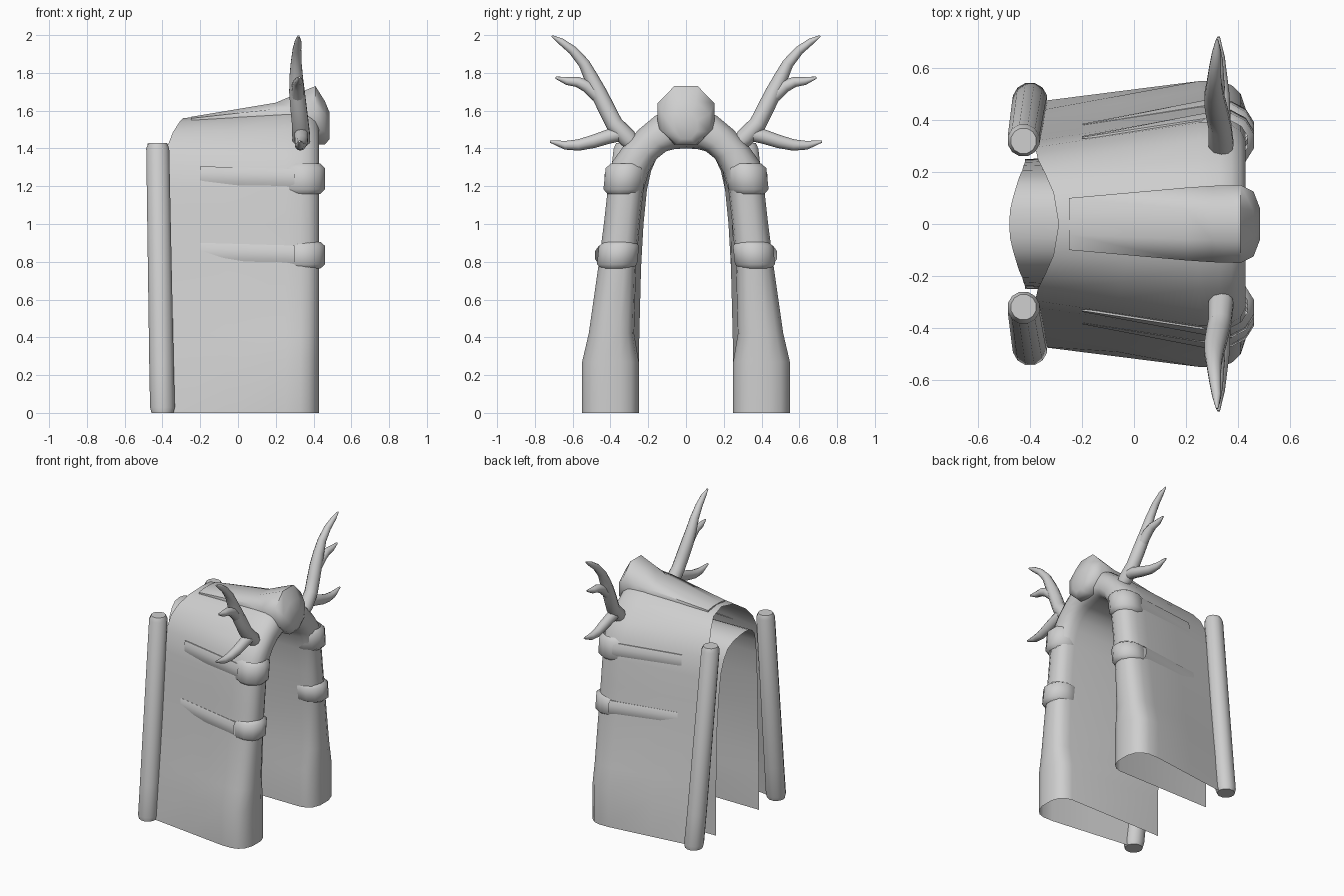
import bpy, bmesh, math
from mathutils import Vector

if "Cube" in bpy.data.objects:
    bpy.data.objects.remove(bpy.data.objects["Cube"])

grey = bpy.data.materials.new("plain_grey")
grey.diffuse_color = (0.62, 0.62, 0.62, 1)
grey.use_nodes = True
grey.node_tree.nodes["Principled BSDF"].inputs["Base Color"].default_value = grey.diffuse_color


def finish(name, bm, angle=50, hidden=None):
    bmesh.ops.recalc_face_normals(bm, faces=bm.faces)
    if hidden:
        bmesh.ops.delete(bm, geom=[f for f in bm.faces if hidden(f)], context='FACES')
    me = bpy.data.meshes.new(name)
    bm.to_mesh(me)
    bm.free()
    me.materials.append(grey)
    ob = bpy.data.objects.new(name, me)
    bpy.context.collection.objects.link(ob)
    bpy.ops.object.select_all(action='DESELECT')
    ob.select_set(True)
    bpy.context.view_layer.objects.active = ob
    bpy.ops.object.shade_smooth_by_angle(angle=math.radians(angle))
    return ob


def loft(bm, rings, closed=True, caps=True):
    vs = [[bm.verts.new(p) for p in r] for r in rings]
    n = len(vs[0])
    for a, b in zip(vs, vs[1:]):
        for i in range(n if closed else n - 1):
            j = (i + 1) % n
            bm.faces.new((a[i], a[j], b[j], b[i]))
    if caps:
        bm.faces.new(vs[0][::-1])
        bm.faces.new(vs[-1])


def ring(c, u, v, n=12):
    return [Vector(c) + Vector(u) * math.cos(2 * math.pi * (k + .5) / n)
            + Vector(v) * math.sin(2 * math.pi * (k + .5) / n) for k in range(n)]


def tube(bm, pts, n=10):
    # pts: (x, y, z, radius) along a path lying near the yz plane
    rings = []
    for i, p in enumerate(pts):
        a, b = pts[max(i - 1, 0)], pts[min(i + 1, len(pts) - 1)]
        d = (Vector(b[:3]) - Vector(a[:3])).normalized()
        side = d.cross(Vector((1, 0, 0))).normalized()
        rings.append(ring(p[:3], d.cross(side) * p[3], side * p[3], n))
    loft(bm, rings)


# Double-skinned arch: (inner front, outer front, outer back, inner back) as y,z; then back x of outer, inner
half = [
    ((.25, 0), (.55, 0), (.47, 0), (.25, 0), -.38, -.42),
    ((.25, .27), (.55, .27), (.434, .27), (.25, .27), -.38, -.42),
    ((.275, .42), (.515, .42), (.414, .42), (.247, .42), -.38, -.42),
    ((.265, .77), (.465, .77), (.37, .77), (.238, .77), -.38, -.42),
    ((.245, 1.0), (.435, 1.0), (.34, 1.0), (.225, 1.0), -.38, -.425),
    ((.225, 1.18), (.415, 1.18), (.32, 1.18), (.207, 1.18), -.38, -.43),
    ((.195, 1.28), (.39, 1.33), (.295, 1.32), (.185, 1.28), -.38, -.44),
    ((.155, 1.345), (.325, 1.42), (.25, 1.42), (.155, 1.35), -.37, -.45),
    ((.105, 1.385), (.25, 1.50), (.2, 1.485), (.105, 1.395), -.345, -.465),
    ((.06, 1.397), (.16, 1.575), (.12, 1.54), (.055, 1.417), -.31, -.477),
    ((0, 1.40), (0, 1.62), (0, 1.56), (0, 1.425), -.29, -.48)]


def section(s, sign):
    i, o, b, ib = [Vector((0, sign * p[0], p[1])) for p in s[:4]]
    at = lambda p, x: Vector((x, p.y, p.z))
    pts = [at(ib, s[5]), at(i, .33)]
    pts += [at(i.lerp(o, f), x) for f, x in
            ((.04, .375), (.14, .41), (.32, .43), (.64, .43), (.84, .41), (.95, .375))]
    pts += [at(o, .33), at(o, .25), at(o.lerp(b, .5), (.25 + s[4]) / 2), at(b, s[4])]
    return pts


bm = bmesh.new()
loft(bm, [section(s, 1) for s in half] + [section(s, -1) for s in half[-2::-1]],
     closed=False, caps=False)
finish("arch_shell", bm)

# Eight-sided head that tapers backwards into the roof ridge
bm = bmesh.new()
loft(bm, [ring((x, 0, (t + b) / 2), (0, w * 1.082, 0), (0, 0, (t - b) / 2 * 1.082), 8)
          for x, w, t, b in (
    (-.25, .10, 1.567, 1.54), (.2, .14, 1.642, 1.53), (.3, .147, 1.685, 1.44),
    (.41, .15, 1.73, 1.42), (.46, .125, 1.65, 1.42), (.485, .06, 1.59, 1.45))])
finish("ridge_head", bm, 60, lambda f: f.normal.z < -.3 and f.calc_center_median().x < .28)

for side, s in (("right", 1), ("left", -1)):
    # Knobs around the front legs, with ridges fading back along the wall
    for level, z, y, h, ys in (("lower", .835, .36, .07, (.445, .378)),
                               ("upper", 1.24, .325, .08, (.395, .331))):
        bm = bmesh.new()
        loft(bm, [ring((.345, s * (y - .11 * k * h), z + k * h), (r + .01, 0, 0), (0, r, 0))
                  for k, r in ((-1, .085), (-.7, .11), (.7, .11), (1, .085))], caps=False)
        finish(f"{level}_knob_{side}", bm, 60, lambda f: f.calc_center_median().x < .27)
        bm = bmesh.new()
        loft(bm, [ring((.3, s * ys[0], z), (0, .04, 0), (0, 0, .055), 8),
                  ring((-.2, s * ys[1], z + .01), (0, .008, 0), (0, 0, .06), 8)], caps=False)
        finish(f"{level}_ridge_{side}", bm, 60, lambda f: f.normal.y * s < 0)

    # Leaning back pole
    bm = bmesh.new()
    loft(bm, [ring((x, s * y, z), (r, 0, 0), (0, r, 0)) for x, y, z, r in (
        (-.40, .48, 0, .06), (-.40, .477, .03, .068), (-.405, .45, .25, .067),
        (-.425, .322, 1.40, .063), (-.425, .32, 1.43, .05))])
    finish(f"back_pole_{side}", bm)

    # Antler: main beam and two tines
    bm = bmesh.new()
    for path in (
        ((.34, .27, 1.41, .035), (.335, .31, 1.455, .05), (.33, .38, 1.53, .046),
         (.32, .425, 1.62, .045), (.312, .465, 1.70, .043), (.308, .50, 1.77, .038),
         (.308, .54, 1.85, .03), (.312, .60, 1.92, .024), (.318, .66, 1.965, .018),
         (.32, .71, 1.995, .005)),
        ((.315, .47, 1.68, .035), (.318, .525, 1.73, .033), (.32, .575, 1.752, .027),
         (.322, .63, 1.757, .021), (.325, .69, 1.775, .006)),
        ((.335, .33, 1.48, .038), (.335, .41, 1.463, .038), (.335, .49, 1.437, .035),
         (.33, .57, 1.418, .03), (.328, .64, 1.417, .023), (.325, .72, 1.437, .006))):
        tube(bm, [(x, s * y, z, r) for x, y, z, r in path])
    finish(f"antler_{side}", bm)
